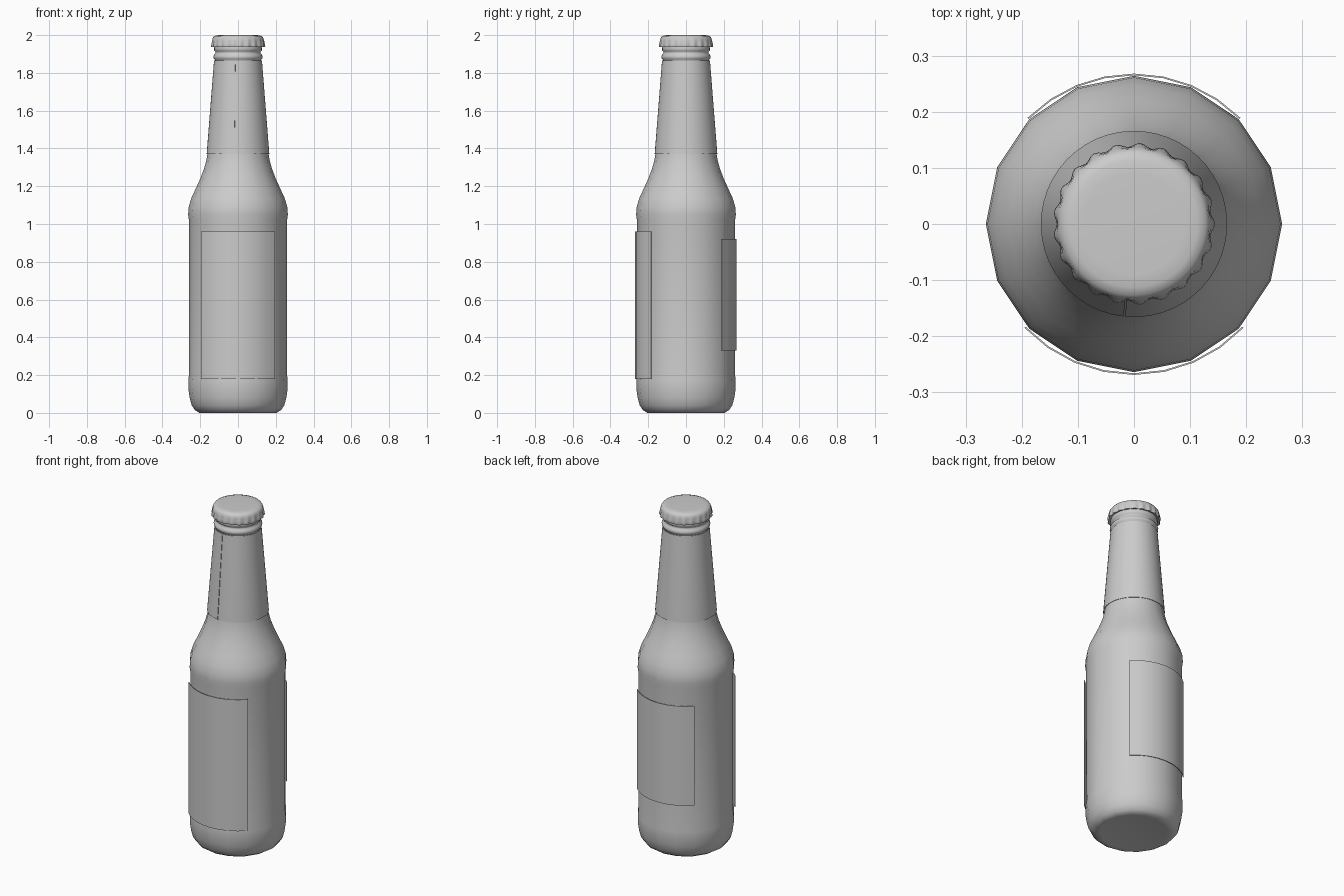
import bpy, bmesh, math

if "Cube" in bpy.data.objects:
    bpy.data.objects.remove(bpy.data.objects["Cube"])

TAU = 2 * math.pi


def finish(name, bm, angle=40):
    bmesh.ops.recalc_face_normals(bm, faces=bm.faces)
    mesh = bpy.data.meshes.new(name)
    bm.to_mesh(mesh)
    bm.free()
    obj = bpy.data.objects.new(name, mesh)
    bpy.context.collection.objects.link(obj)
    bpy.ops.object.select_all(action='DESELECT')
    obj.select_set(True)
    bpy.context.view_layer.objects.active = obj
    bpy.ops.object.shade_smooth_by_angle(angle=math.radians(angle))
    return obj


def lathe(name, profile, sides, flutes=0, depth=None, angle=40):
    """Revolve (radius, z) points, optionally rippling the rings by depth."""
    bm = bmesh.new()
    rings = []
    for i, (r, z) in enumerate(profile):
        ring = []
        for k in range(sides):
            a = TAU * k / sides
            rr = r + (depth[i] * math.cos(flutes * a) if depth else 0)
            ring.append(bm.verts.new((rr * math.cos(a), rr * math.sin(a), z)))
        rings.append(ring)
    for lo, hi in zip(rings, rings[1:]):
        for k in range(sides):
            n = (k + 1) % sides
            bm.faces.new((lo[k], lo[n], hi[n], hi[k]))
    bm.faces.new(rings[0])
    bm.faces.new(rings[-1])
    return finish(name, bm, angle)


def wrap(name, centre, half, steps, bottom, top, thick=0.003):
    """Curved paper sheet; bottom and top are (radius, z), angles in degrees."""
    bm = bmesh.new()
    cols = []
    for k in range(steps + 1):
        a = math.radians(centre - half + 2 * half * k / steps)
        col = []
        for dr, (r, z) in ((0, bottom), (0, top), (-thick, top), (-thick, bottom)):
            col.append(bm.verts.new(((r + dr) * math.cos(a), (r + dr) * math.sin(a), z)))
        cols.append(col)
    for p, q in zip(cols, cols[1:]):
        for j in range(4):
            n = (j + 1) % 4
            bm.faces.new((p[j], q[j], q[n], p[n]))
    bm.faces.new(cols[0])
    bm.faces.new(cols[-1])
    return finish(name, bm)


# Glass bottle, sixteen sided with a slightly recessed label panel
lathe("bottle_glass", [
    (0.18, 0.005), (0.205, 0.0), (0.228, 0.015), (0.245, 0.04), (0.256, 0.08),
    (0.263, 0.13), (0.263, 0.17), (0.260, 0.20), (0.260, 1.02), (0.264, 1.05),
    (0.261, 1.09), (0.248, 1.135), (0.225, 1.185), (0.200, 1.24),
    (0.179, 1.295), (0.167, 1.34), (0.160, 1.38), (0.122, 1.86)], 16, angle=50)

# Lip rings under the cap
lathe("bottle_lip", [
    (0.118, 1.85), (0.121, 1.868), (0.129, 1.876), (0.131, 1.886), (0.126, 1.897),
    (0.119, 1.904), (0.119, 1.912), (0.126, 1.918), (0.127, 1.93), (0.12, 1.96)],
    32, angle=60)

# Paper labels: large front, smaller back, and the full neck wrap
wrap("front_label", -90, 46.5, 8, (0.269, 0.18), (0.269, 0.96))
wrap("back_label", 90, 45, 8, (0.268, 0.33), (0.268, 0.92))
wrap("neck_label", 84, 179.5, 48, (0.166, 1.37), (0.127, 1.865))

# Crimped crown cap
lathe("crown_cap", [
    (0.122, 1.942), (0.139, 1.936), (0.141, 1.941), (0.139, 1.955), (0.137, 1.972),
    (0.134, 1.985), (0.127, 1.994), (0.113, 1.999), (0.09, 2.0)], 126,
    flutes=21, depth=[0, 0.0035, 0.0035, 0.003, 0.0012, 0, 0, 0, 0], angle=50)
